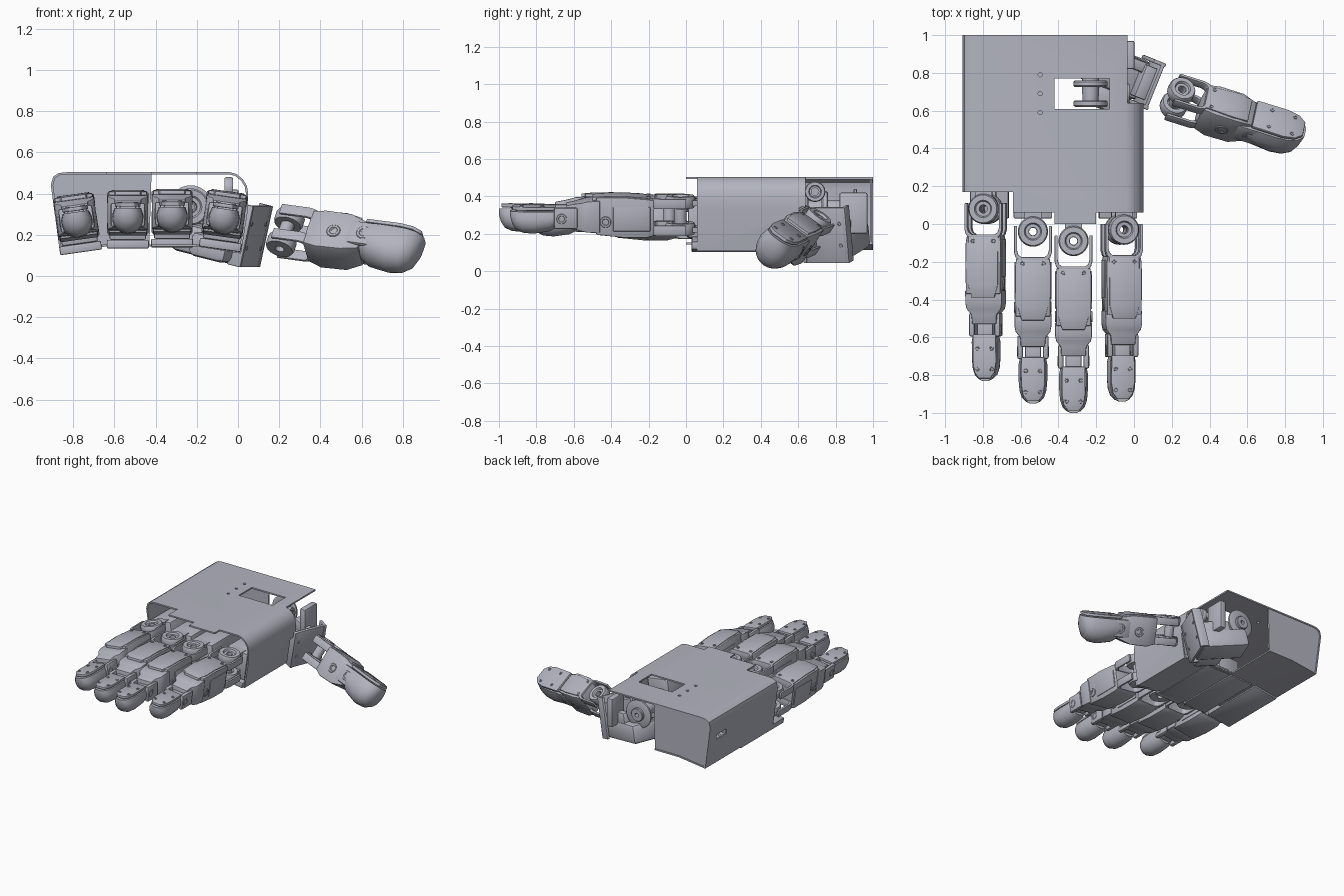
import bpy, bmesh, math
from mathutils import Matrix, Vector

if "Cube" in bpy.data.objects:
    bpy.data.objects.remove(bpy.data.objects["Cube"])

grey = bpy.data.materials.new("cool_grey")
grey.use_nodes = True
COL = (0.45, 0.46, 0.525, 1)
grey.diffuse_color = COL
grey.node_tree.nodes["Principled BSDF"].inputs["Base Color"].default_value = COL
I = Matrix.Identity(4)


def bake(ob):
    """Replace the mesh by its modified result."""
    dg = bpy.context.evaluated_depsgraph_get()
    me = bpy.data.meshes.new_from_object(ob.evaluated_get(dg))
    ob.modifiers.clear()
    ob.data = me


def smooth(ob):
    ob.data.shade_smooth()
    ob.data.set_sharp_from_angle(angle=math.radians(32))


def finish(name, bm, M=I, bevel=0.0):
    bmesh.ops.recalc_face_normals(bm, faces=bm.faces)
    me = bpy.data.meshes.new(name)
    bm.to_mesh(me)
    bm.free()
    me.materials.append(grey)
    ob = bpy.data.objects.new(name, me)
    bpy.context.scene.collection.objects.link(ob)
    if bevel:
        m = ob.modifiers.new("bevel", 'BEVEL')
        m.width, m.segments, m.limit_method = bevel, 2, 'ANGLE'
        bake(ob)
    smooth(ob)
    ob.matrix_world = M
    return ob


def box(name, lo, hi, M=I, bevel=0.0):
    bm = bmesh.new()
    lo, hi = Vector(lo), Vector(hi)
    bmesh.ops.create_cube(bm, size=1, matrix=Matrix.Translation((lo + hi) / 2)
                          @ Matrix.Diagonal((*(hi - lo), 1)))
    return finish(name, bm, M, bevel)


def washer(name, r, hole, z0, z1, M=I, steps=28):
    """Revolved disc with a stepped recess and a centre hole."""
    d = (z1 - z0) * 0.2
    e, m = r * 0.08, (r * 0.72 + hole) / 2
    profile = [(hole, z0), (r - e, z0), (r, z0 + d), (r, z1 - d), (r - e, z1),
               (m + e, z1), (m, z1 - d), (hole, z1 - d)]
    bm = bmesh.new()
    rings = [[bm.verts.new((q * math.cos(a), q * math.sin(a), z)) for q, z in profile]
             for a in (2 * math.pi * i / steps for i in range(steps))]
    n = len(profile)
    for i in range(steps):
        p, q = rings[i], rings[(i + 1) % steps]
        for j in range(n):
            k = (j + 1) % n
            bm.faces.new((p[j], q[j], q[k], p[k]))
    return finish(name, bm, M)


def prism(name, pts, z0, z1, M=I, bevel=0.0):
    bm = bmesh.new()
    f = bm.faces.new([bm.verts.new((x, y, z0)) for x, y in pts])
    r = bmesh.ops.extrude_face_region(bm, geom=[f])
    bmesh.ops.translate(bm, verts=[v for v in r["geom"] if isinstance(v, bmesh.types.BMVert)],
                        vec=(0, 0, z1 - z0))
    return finish(name, bm, M, bevel)


def loft(name, sections, M=I, bevel=0.0, pad=False):
    """Skin sections (y, half width, bottom, top): square, or round-bellied if pad."""
    bm, rings = bmesh.new(), []
    for y, w, b, t in sections:
        if pad:
            mid = b + (t - b) * 0.7
            pts = [(w * 0.85, t)] + [(w * math.cos(a), mid - (mid - b) * abs(math.sin(a)) ** 0.8)
                                     for a in (math.pi * i / 14 for i in range(15))] + [(-w * 0.85, t)]
        else:
            pts = [(w, t), (w, b), (-w, b), (-w, t)]
        rings.append([bm.verts.new((x, y, z)) for x, z in pts])
    for p, q in zip(rings, rings[1:]):
        for j in range(len(p)):
            k = (j + 1) % len(p)
            bm.faces.new((p[j], p[k], q[k], q[j]))
    bm.faces.new(rings[0])
    bm.faces.new(rings[-1])
    return finish(name, bm, M, bevel)


def knuckle(n, M, s=1.0):
    """Two horn discs on a post, each carried by a U-shaped yoke."""
    outer = [(.1, .03), (.1, -.11), (.092, -.138), (.075, -.153), (.055, -.16)]
    inner = [(.084, .03), (.084, -.1), (.078, -.122), (.062, -.135)]
    plan = outer + [(-x, y) for x, y in reversed(outer)]
    plan += [(-x, y) for x, y in inner] + list(reversed(inner))
    for part, z in (("upper", .045), ("lower", -.1)):
        prism(f"{n}_{part}_yoke", [(x * s, y) for x, y in plan], z, z + .055, M, .004)
        washer(f"{n}_{part}_disc", .08 * s, .022, z - .004, z + .06, M)
    washer(f"{n}_post", .034, .02, -.06, .06, M)


def screws(n, spots, z, M):
    for i, (x, y) in enumerate(spots):
        washer(f"{n}_screw_{i}", .011, .004, z - .006, z + .004, M @ Matrix.Translation((x, y, 0)), 12)


def fingertip(n, M, y0, y1, w, b, t):
    """Round pad under a thin screwed nail plate."""
    L = y1 - y0
    prof = ((0, .9, .75), (.15, 1, .9), (.5, 1, 1), (.72, .94, .96), (.87, .78, .82), (.96, .5, .55), (1, .22, .25))
    loft(f"{n}_pad", [(y0 + L * u, w * k, t + (b - t) * h, t) for u, k, h in prof], M, pad=True)
    plan = [(.8, .0), (.82, .6), (.7, .82), (.4, .95)]
    pts = [(w * x, y0 + L * u) for x, u in plan]
    prism(f"{n}_nail_plate", pts + [(-x, y) for x, y in reversed(pts)], t + .006, t + .026, M, .004)
    box(f"{n}_nail_spacer", (-w * .5, y0 + L * .7, t - .01), (w * .5, y0 + L * .1, t + .01), M)
    screws(n + "_nail", [(sx * w * .5, y0 + L * u) for sx in (-1, 1) for u in (.3, .75)], t + .026, M)


def side_discs(n, y, z, r, w, M):
    for s, part in ((1, "left"), (-1, "right")):
        T = Matrix.Translation((s * w, y, z)) @ Matrix.Rotation(s * math.pi / 2, 4, 'Y')
        washer(f"{n}_{part}_pivot", r, r * .35, -.01, .003, M @ T)


# Four fingers with their drive housings in the palm
fingers = (("little", -.785, .08, .285, -8), ("ring", -.535, -.04, .305, 0),
           ("middle", -.32, -.09, .31, 0), ("index", -.065, -.03, .3, 8))
for n, x, y, z, roll in fingers:
    n += "_finger"
    M = Matrix.Translation((x, y, z)) @ Matrix.Rotation(math.radians(roll), 4, 'Y')
    knuckle(n, M)
    box(n + "_motor_housing", (-.088, .1, -.13), (.088, .46, .08), M, .008)
    for zc in (.07, -.075):
        box(n + "_horn_arm", (-.045, .06, zc - .014), (.045, .14, zc + .014), M)
    box(n + "_palm_panel", (-.102, .03 - y, -.172), (.102, .56 - y, -.13), M, .006)
    loft(n + "_proximal", [(-.14, .088, -.1, .09), (-.18, .094, -.11, .097), (-.3, .094, -.11, .107),
                           (-.45, .092, -.095, .105)], M, .006)
    loft(n + "_proximal_cover", [(-.145, .08, .05, .1), (-.3, .08, .05, .112), (-.4, .08, .05, .111),
                                 (-.47, .06, .05, .105)], M, .003)
    loft(n + "_middle", [(-.43, .098, -.085, .09), (-.5, .098, -.082, .085), (-.53, .092, -.076, .077),
                         (-.56, .068, -.07, .07), (-.61, .064, -.066, .06)], M, .006)
    for s in (-1, 1):
        box(n + "_fork_arm", (s * .068 - .015, -.675, -.065), (s * .068 + .015, -.55, .05), M, .01)
        box(n + "_side_rail", (s * .092 - .006, -.36, -.075), (s * .092 + .006, -.16, .055), M, .004)
    box(n + "_link", (-.042, -.7, -.05), (.042, -.58, .03), M, .006)
    side_discs(n + "_bend", -.4, -.025, .03, .096, M)
    side_discs(n + "_tip", -.635, -.01, .028, .082, M)
    screws(n, [(-.055, -.17), (.055, -.17)], .104, M)
    fingertip(n, M, -.665, -.91, .076, -.1, .025)

# Palm shell: a bent sheet with notches, window and holes
outline = [(-.903, .44), (-.893, .478), (-.868, .494), (-.83, .498), (-.04, .498), (-.01, .49),
           (.02, .465), (.038, .435), (.044, .4), (.044, .33), (.01, .115), (-.2, .148), (-.64, .148), (-.86, .12)]
bm = bmesh.new()
a, b = ([bm.verts.new((x, y, z)) for x, z in outline] for y in (0, 1))
for i in range(len(a)):
    j = (i + 1) % len(a)
    bm.faces.new((a[i], a[j], b[j], b[i]))
shell = finish("palm_shell", bm)
m = shell.modifiers.new("sheet", 'SOLIDIFY')
m.thickness, m.offset, m.use_even_offset = .011, 0, True
cuts = [((-1.2, -.2, 0), (-.64, .17, .7)), ((-.7, -.2, 0), (-.42, .06, .7)), ((-.2, -.2, 0), (.3, .06, .7)),
        ((-.035, .64, 0), (.3, 1.2, .7)), ((-.43, .58, 0), (.3, 1.2, .3)), ((-.42, .61, .4), (-.13, .77, .7)),
        ((-1, .78, .31), (-.8, .9, .35))]
cutters = [box("cutter", lo, hi) for lo, hi in cuts]
hole = [(.011 * math.cos(math.pi * i / 6), .011 * math.sin(math.pi * i / 6)) for i in range(12)]
cutters += [prism("cutter", hole, .4, .7, Matrix.Translation((-.497, y, 0))) for y in (.59, .69, .79)]
for c in cutters:
    c.hide_render = True
    m = shell.modifiers.new("cut", 'BOOLEAN')
    m.object, m.operation, m.solver = c, 'DIFFERENCE', 'EXACT'
bpy.context.view_layer.update()
bake(shell)
smooth(shell)
for c in cutters:
    bpy.data.objects.remove(c)

# Rear wall closing the outer half of the palm
wall = [(-.858, .125), (-.64, .15), (-.43, .15), (-.42, .495), (-.86, .495), (-.893, .475), (-.9, .44)]
prism("palm_rear_wall", wall, -.995, -.983, Matrix.Rotation(math.pi / 2, 4, 'X'))

# Thumb swing drive, seen through the window and from behind
drum = Matrix.Translation((-.23, .69, .335)) @ Matrix.Rotation(math.pi / 2, 4, 'X')
washer("drum_front_disc", .09, .03, .035, .07, drum)
washer("drum_rear_disc", .09, .03, -.07, -.035, drum)
washer("drum_hub", .045, .02, -.22, .04, drum)
washer("swing_plate", .105, .03, -.225, -.205, drum)
washer("swing_horn", .05, .015, -.245, -.22, drum)

# Thumb base: tilted motor box, end bracket and swivel disc
B = Matrix.Translation((.06, .75, .2)) @ Matrix.Rotation(math.radians(-22), 4, 'Z') \
    @ Matrix.Rotation(math.radians(13), 4, 'Y')
box("thumb_motor_box", (-.36, -.11, -.155), (.0, .11, -.01), B, .03)
box("thumb_motor_shoulder", (-.22, -.22, -.15), (-.02, -.09, -.03), B, .03)
box("thumb_bracket_plate", (.01, -.13, -.155), (.03, .13, .15), B, .005)
for s in (-1, 1):
    box("thumb_bracket_cheek", (-.035, s * .122 - .01, -.155), (.035, s * .122 + .01, .15), B, .005)
box("thumb_bracket_core", (-.05, -.09, -.14), (.015, .09, .1), B, .008)
box("swing_arm", (-.24, .04, -.05), (-.02, .1, .06), B, .015)
screws("thumb_bracket", [(-.06, .09), (.06, .09), (-.06, -.09), (.06, -.09)], .03,
       B @ Matrix.Rotation(math.pi / 2, 4, 'Y'))
washer("thumb_swivel_disc", .055, .02, -.02, .02,
       Matrix.Translation((-.045, .69, .425)) @ Matrix.Rotation(math.pi / 2, 4, 'Y'))
box("thumb_rear_lug", (-.045, .82, .2), (.003, .97, .42), I, .01)

# Thumb, rolled so that its pad faces the palm
d = Vector((.95, -.3, -.13)).normalized()
up = Vector((.24, .53, .81))
up = (up - d * up.dot(d)).normalized()
T = Matrix(((-d).cross(up), -d, up)).transposed().to_4x4()
T.translation = (.23, .665, .215)
knuckle("thumb", T, .9)
loft("thumb_proximal", [(-.13, .082, -.1, .09), (-.2, .094, -.12, .095), (-.33, .094, -.115, .095),
                        (-.41, .075, -.085, .075)], T, .008)
loft("thumb_proximal_cover", [(-.14, .07, .05, .1), (-.3, .08, .05, .104), (-.38, .07, .05, .095)], T, .003)
for s in (-1, 1):
    box("thumb_fork_arm", (s * .08 - .014, -.47, -.07), (s * .08 + .014, -.34, .06), T, .012)
box("thumb_link", (-.055, -.45, -.06), (.055, -.38, .05), T, .006)
side_discs("thumb_bend", -.27, -.02, .034, .096, T)
side_discs("thumb_tip", -.42, -.005, .036, .095, T)
screws("thumb", [(-.055, -.17), (.055, -.17)], .1, T)
fingertip("thumb", T, -.41, -.7, .107, -.135, .058)
